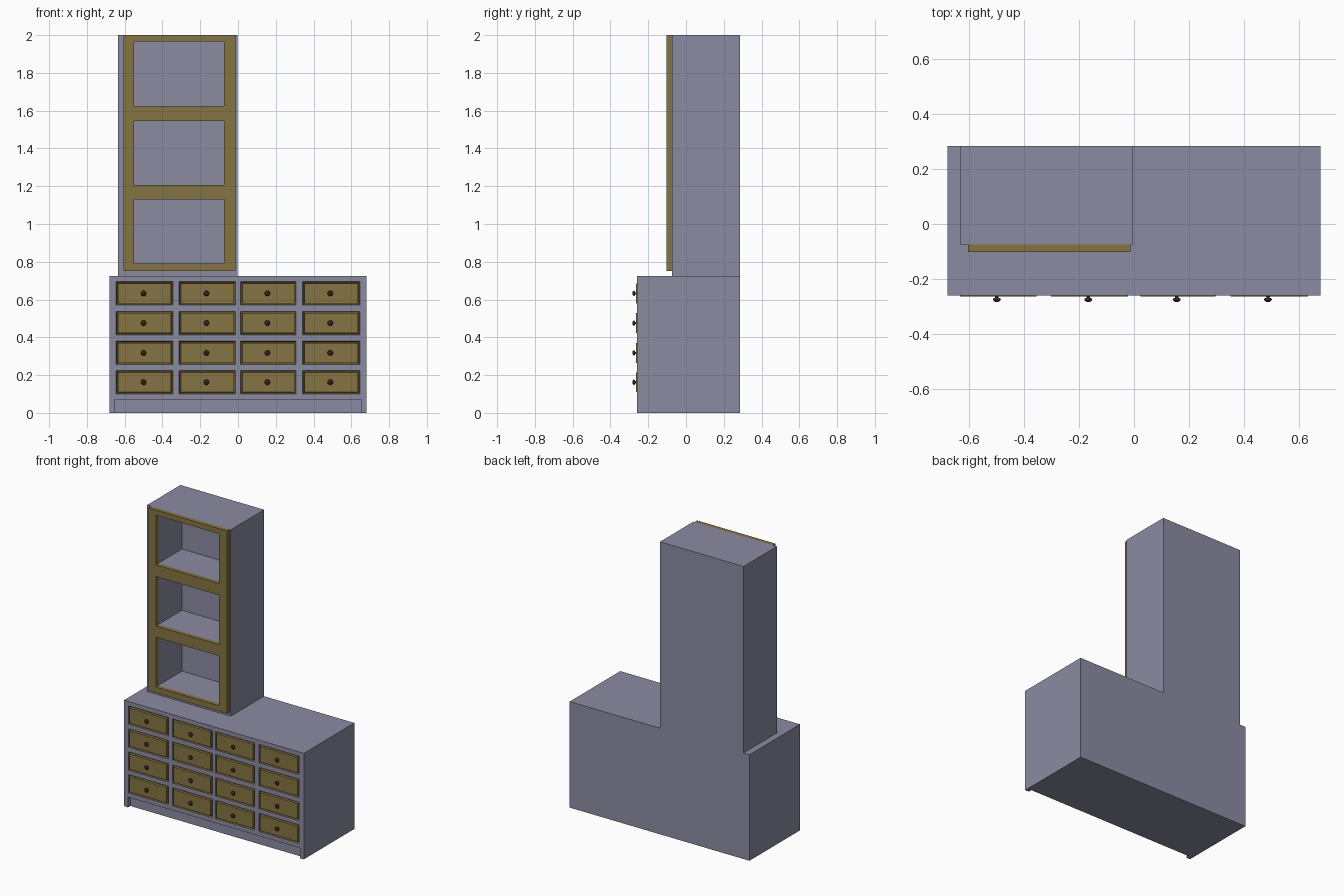
import bpy, bmesh, math

if "Cube" in bpy.data.objects:
    bpy.data.objects.remove(bpy.data.objects["Cube"])


def material(name, rgb):
    m = bpy.data.materials.new(name)
    m.diffuse_color = (*rgb, 1)
    m.use_nodes = True
    m.node_tree.nodes["Principled BSDF"].inputs["Base Color"].default_value = m.diffuse_color
    return m


GREY = material("blue_grey_paint", (0.26, 0.26, 0.365))
OLIVE = material("olive_gold_wood", (0.235, 0.175, 0.055))
DARK = material("dark_red_knob", (0.05, 0.013, 0.013))


def finish(name, bm, mat):
    bmesh.ops.remove_doubles(bm, verts=bm.verts, dist=1e-5)
    me = bpy.data.meshes.new(name)
    bm.to_mesh(me)
    bm.free()
    me.materials.append(mat)
    ob = bpy.data.objects.new(name, me)
    bpy.context.collection.objects.link(ob)
    return ob


def grid_block(name, mat, xs, zs, y0, y1, depth, closed=True):
    """Box whose front is a grid; every odd cell is sunk by depth (or cut through)."""
    bm = bmesh.new()

    def face(*pts):
        bm.faces.new([bm.verts.new(p) for p in pts])

    def tube(a, b, c, d, ya, yb, inward):
        ring = [(a, c), (b, c), (b, d), (a, d)]
        for i in range(4):
            (px, pz), (qx, qz) = ring[i], ring[(i + 1) % 4]
            quad = [(px, ya, pz), (px, yb, pz), (qx, yb, qz), (qx, ya, qz)]
            face(*(quad[::-1] if inward else quad))

    def front(a, b, c, d, y):
        face((a, y, c), (b, y, c), (b, y, d), (a, y, d))

    for i in range(len(xs) - 1):
        for j in range(len(zs) - 1):
            cell = (xs[i], xs[i + 1], zs[j], zs[j + 1])
            if i % 2 and j % 2:
                tube(*cell, y0, y0 + depth, True)
                if closed:
                    front(*cell, y0 + depth)
            else:
                front(*cell, y0)
    a, b, c, d = xs[0], xs[-1], zs[0], zs[-1]
    tube(a, b, c, d, y0, y1, False)
    if closed:
        face((b, y1, c), (a, y1, c), (a, y1, d), (b, y1, d))
    bmesh.ops.remove_doubles(bm, verts=bm.verts, dist=1e-5)
    bmesh.ops.recalc_face_normals(bm, faces=bm.faces)
    return finish(name, bm, mat)


def prism(name, mat, outline, z0, z1):
    bm = bmesh.new()
    f = bm.faces.new([bm.verts.new((x, y, z0)) for x, y in outline])
    ext = bmesh.ops.extrude_face_region(bm, geom=[f], use_keep_orig=True)
    for v in ext["geom"]:
        if isinstance(v, bmesh.types.BMVert):
            v.co.z = z1
    bmesh.ops.recalc_face_normals(bm, faces=bm.faces)
    return finish(name, bm, mat)


def drawer_front(name, a, b, c, d):
    """Panel with a groove around a raised centre, built from inset rings."""
    bm = bmesh.new()
    prev = None
    for s, y in [(0, -0.259), (0.004, -0.25), (0.008, -0.25), (0.010, -0.264)]:
        ring = [bm.verts.new(p) for p in ((a + s, y, c + s), (b - s, y, c + s),
                                          (b - s, y, d - s), (a + s, y, d - s))]
        if prev:
            for i in range(4):
                k = (i + 1) % 4
                bm.faces.new((prev[i], prev[k], ring[k], ring[i]))
        prev = ring
    bm.faces.new(prev)
    return finish(name, bm, OLIVE)


def knob(name, x, z, n=16):
    """Mushroom knob turned around the y axis."""
    bm = bmesh.new()
    prev = None
    for r, y in [(0.009, -0.262), (0.006, -0.266), (0.006, -0.269), (0.0135, -0.272),
                 (0.0145, -0.276), (0.011, -0.281), (0.005, -0.2845)]:
        ring = [bm.verts.new((x + r * math.cos(2 * math.pi * i / n), y,
                              z + r * math.sin(2 * math.pi * i / n))) for i in range(n)]
        if prev:
            for i in range(n):
                k = (i + 1) % n
                bm.faces.new((prev[i], prev[k], ring[k], ring[i]))
        prev = ring
    bm.faces.new(prev)
    ob = finish(name, bm, DARK)
    for p in ob.data.polygons:
        p.use_smooth = True


# Base cabinet with sixteen drawer openings
xs = [-0.68, -0.645, -0.345, -0.312, -0.012, 0.013, 0.308, 0.342, 0.645, 0.68]
zs = [0.07, 0.1, 0.225, 0.255, 0.38, 0.413, 0.538, 0.57, 0.695, 0.725]
grid_block("base_cabinet", GREY, xs, zs, -0.26, 0.285, 0.02)

# Plinth with recessed toe kick between two side feet
prism("plinth", GREY, [(-0.68, -0.26), (-0.65, -0.26), (-0.65, -0.235), (0.65, -0.235),
                       (0.65, -0.26), (0.68, -0.26), (0.68, 0.285), (-0.68, 0.285)], 0, 0.07)

# Drawers and knobs
for i in range(1, 9, 2):
    for j in range(1, 9, 2):
        tag = f"{i // 2 + 1}_{j // 2 + 1}"
        drawer_front("drawer_front_" + tag, xs[i], xs[i + 1], zs[j], zs[j + 1])
        knob("drawer_knob_" + tag, (xs[i] + xs[i + 1]) / 2 - 0.005, (zs[j] + zs[j + 1]) / 2)

# Shelf tower with three cubbies, and the face frame in front of it
cubbies = [0.79, 1.13, 1.207, 1.545, 1.625, 1.965]
grid_block("shelf_tower", GREY, [-0.635, -0.55, -0.073, -0.003],
           [0.725] + cubbies + [2.0], -0.075, 0.285, 0.255)
grid_block("tower_face_frame", OLIVE, [-0.605, -0.55, -0.073, -0.012],
           [0.75] + cubbies + [2.0], -0.103, -0.075, 0.028, closed=False)
